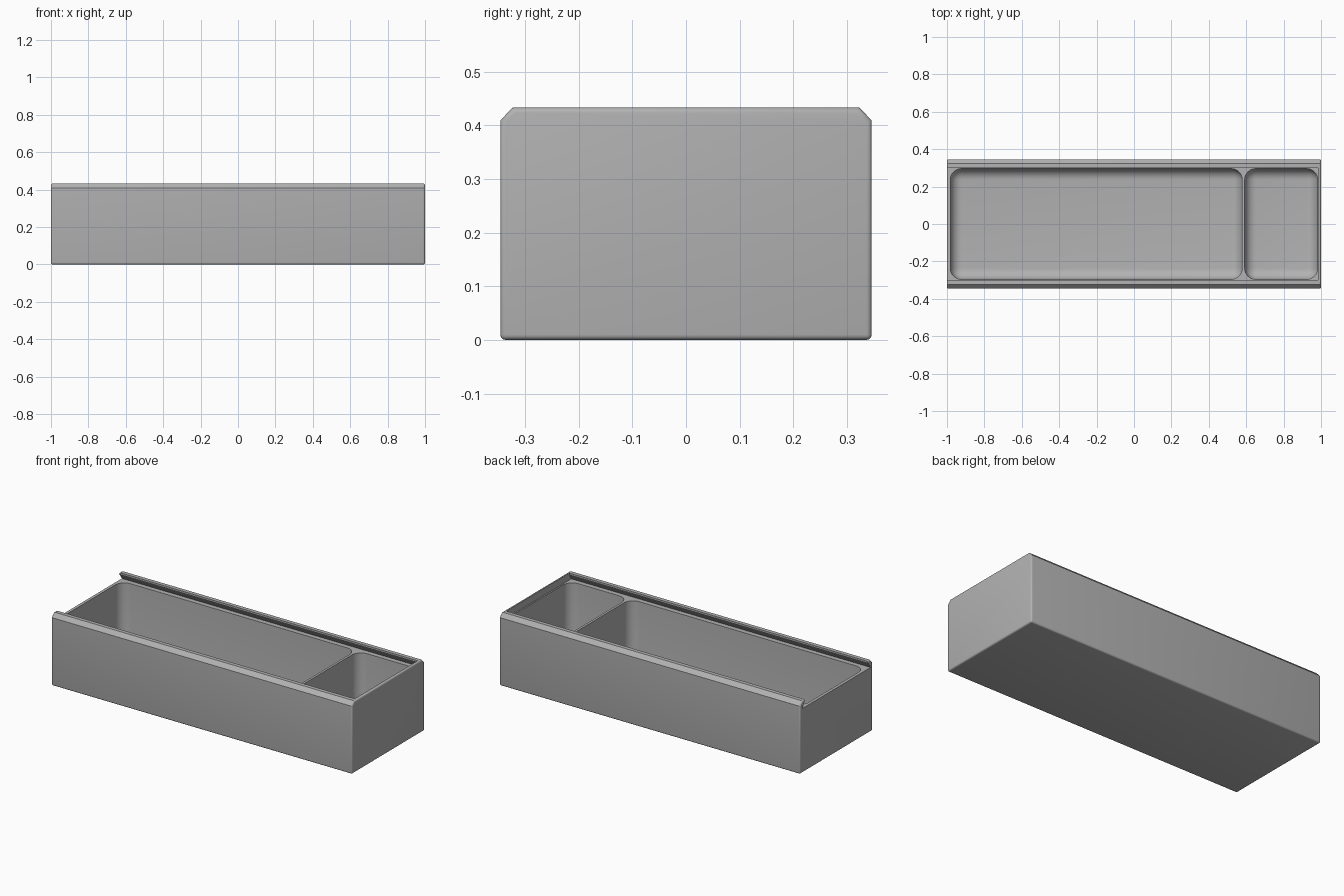
import bpy, bmesh, math

if "Cube" in bpy.data.objects:
    bpy.data.objects.remove(bpy.data.objects["Cube"], do_unlink=True)

HALF_W, TOP, SLOT_Z = 0.346, 0.433, 0.387

grey = bpy.data.materials.new("plain grey")
grey.use_nodes = True
colour = (0.445, 0.445, 0.445, 1)
grey.diffuse_color = colour
grey.node_tree.nodes["Principled BSDF"].inputs["Base Color"].default_value = colour


def prism(name, profile, x0, x1, top_lean=0.0):
    """Extrude a (y, z) profile along x; top_lean pulls the high end back."""
    bm = bmesh.new()
    ends = [[bm.verts.new((x, y, z)) for y, z in profile] for x in (x0, x1)]
    for v in ends[1]:
        if v.co.z > SLOT_Z + 0.01:
            v.co.x -= top_lean
    bm.faces.new(ends[0])
    bm.faces.new(ends[1])
    n = len(profile)
    for i in range(n):
        j = (i + 1) % n
        bm.faces.new((ends[0][i], ends[0][j], ends[1][j], ends[1][i]))
    return finish(bm, name)


def finish(bm, name):
    bmesh.ops.recalc_face_normals(bm, faces=bm.faces[:])
    mesh = bpy.data.meshes.new(name)
    bm.to_mesh(mesh)
    bm.free()
    mesh.materials.append(grey)
    obj = bpy.data.objects.new(name, mesh)
    bpy.context.collection.objects.link(obj)
    return obj


def round_edges(obj, test, radius, segments):
    """Round the edges whose two end points pass the test."""
    bm = bmesh.new()
    bm.from_mesh(obj.data)
    edges = [e for e in bm.edges if test(e.verts[0].co, e.verts[1].co)]
    bmesh.ops.bevel(bm, geom=edges, offset=radius, segments=segments,
                    profile=0.5, affect='EDGES', clamp_overlap=True)
    bm.to_mesh(obj.data)
    bm.free()


def pocket(name, x0, x1):
    """Rounded cutter for one compartment, open at the top."""
    floor, high, half = 0.02, 0.6, 0.296
    obj = prism(name, [(-half, floor), (half, floor), (half, high), (-half, high)], x0, x1)
    round_edges(obj, lambda a, b: min(a.z, b.z) < high - 0.01, 0.06, 8)
    return obj


# Outer block with chamfered top rails and softened edges
box = prism("box_body", [(-HALF_W, 0), (HALF_W, 0), (HALF_W, 0.409), (0.323, TOP),
                         (-0.323, TOP), (-HALF_W, 0.409)], -1, 1)
round_edges(box, lambda a, b: abs(a.x - b.x) < 0.01 or max(a.z, b.z) < 0.01, 0.01, 4)

# Dovetail lid slot, open at one end, and the two compartments
lip, under, above = 0.299, 0.325, 0.6
cutters = [
    prism("lid_slot_cutter", [(-under, SLOT_Z), (under, SLOT_Z), (lip, 0.425), (lip, above),
                              (-lip, above), (-lip, 0.425)], -1.1, 0.99, 0.005),
    pocket("large_compartment_cutter", -0.982, 0.578),
    pocket("small_compartment_cutter", 0.592, 0.982),
]
for cutter in cutters:
    cutter.hide_render = True
    mod = box.modifiers.new(cutter.name, 'BOOLEAN')
    mod.operation, mod.solver, mod.object = 'DIFFERENCE', 'EXACT', cutter

# Bake the cuts and drop the cutters
deps = bpy.context.evaluated_depsgraph_get()
mesh = bpy.data.meshes.new_from_object(box.evaluated_get(deps))
box.modifiers.clear()
box.data = mesh
for cutter in cutters:
    bpy.data.objects.remove(cutter, do_unlink=True)

mesh.shade_smooth()
mesh.set_sharp_from_angle(angle=math.radians(30))
